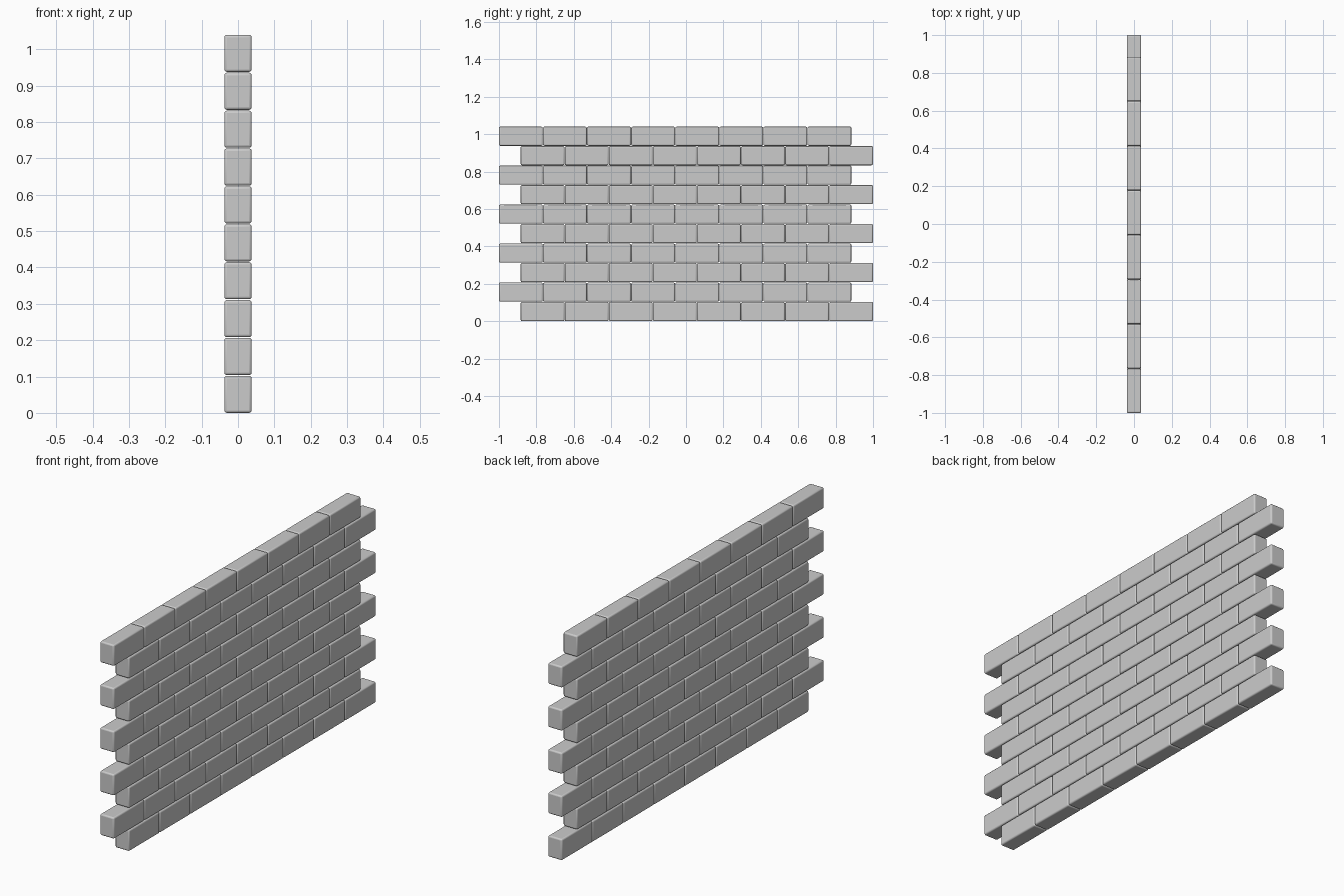
import bpy

if "Cube" in bpy.data.objects:
    bpy.data.objects.remove(bpy.data.objects["Cube"])

# Wall layout
COURSES, PER_COURSE = 10, 8
DEPTH, LENGTH, HEIGHT = 0.075, 0.234, 0.102
PITCH_Y, PITCH_Z = 0.2357, 0.1042
COURSE_LEN = PITCH_Y * (PER_COURSE - 1) + LENGTH


def add_course(row):
    """One row of rounded bricks, alternately pushed to the back or front end."""
    start = 1.0 - COURSE_LEN if row % 2 == 0 else -1.0
    bpy.ops.mesh.primitive_cube_add(
        size=1, location=(0, start + LENGTH / 2, HEIGHT / 2 + row * PITCH_Z))
    course = bpy.context.object
    course.name = f"brick_course_{row + 1}"
    course.scale = (DEPTH, LENGTH, HEIGHT)
    bpy.ops.object.transform_apply(location=False, rotation=False, scale=True)

    # Softened brick edges
    bevel = course.modifiers.new("rounded_edges", 'BEVEL')
    bevel.width = 0.007
    bevel.segments = 3

    # Repeat the brick along the wall
    array = course.modifiers.new("brick_row", 'ARRAY')
    array.count = PER_COURSE
    array.use_relative_offset = False
    array.use_constant_offset = True
    array.constant_offset_displace = (0, PITCH_Y, 0)

    bpy.ops.object.shade_smooth_by_angle()


for row in range(COURSES):
    add_course(row)
